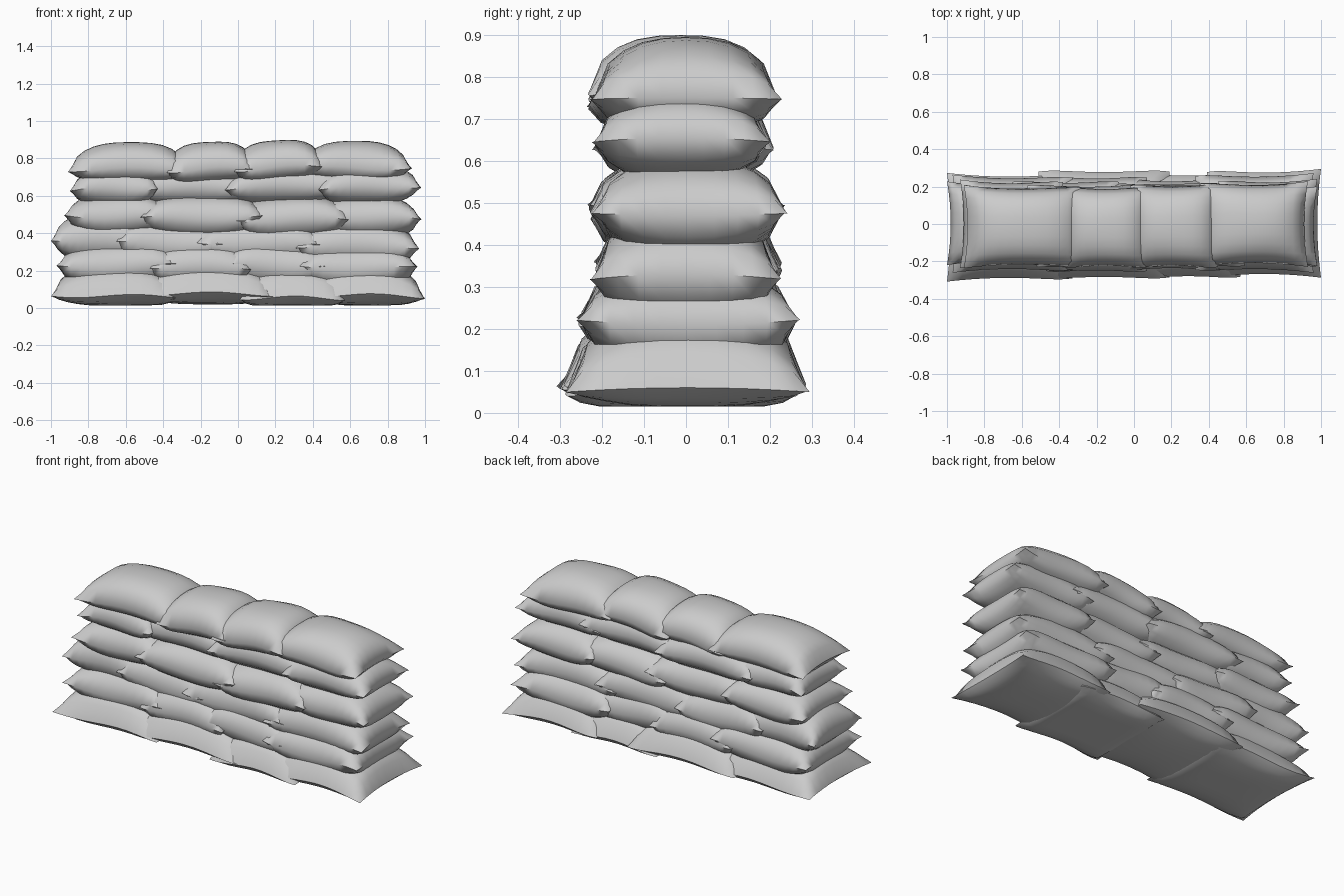
import bpy, bmesh, math, random

if "Cube" in bpy.data.objects:
    bpy.data.objects.remove(bpy.data.objects["Cube"])
random.seed(4)
NU, NV = 12, 10


def spaced(i, n):
    # grid parameter in -1..1, denser towards the seam
    t = 2 * i / n - 1
    return 0.5 * t + 0.5 * math.sin(t * math.pi / 2)


def sandbag(name, x0, x1, y0, y1, z0, z1, up, down, floor, tuck):
    """Pillow with a sharp seam; z0/z1 are seam heights at its two ends,
    tuck marks the ends buried in a neighbouring bag."""
    cx, hx, cy, hy = (x0 + x1) / 2, (x1 - x0) / 2, (y0 + y1) / 2, (y1 - y0) / 2
    ph = random.uniform(0, 6.28)
    bm = bmesh.new()
    for side in (1, -1):
        g = []
        for i in range(NU + 1):
            row = []
            for j in range(NV + 1):
                u, v = spaced(i, NU), spaced(j, NV)
                buried = tuck[0] if u < 0 else tuck[1]
                pu = 3.2 if buried else 2.4
                puff = (max(0, 1 - abs(u) ** pu) * max(0, 1 - abs(v) ** 2.5)) ** 0.5
                x = cx + hx * u - (0 if buried else 0.02 * u * (1 - v * v))
                y = cy + hy * v - 0.02 * v * (1 - u * u)
                if buried:
                    y -= hy * v * 0.06 * abs(u) ** 6
                seam = z0 + (z1 - z0) * (u + 1) / 2
                wave = 0.012 * math.sin(3 * u + ph) * v * v
                z = seam + wave + (up if side > 0 else -down) * puff
                row.append(bm.verts.new((x, y, max(z, floor))))
            g.append(row)
        for i in range(NU):
            for j in range(NV):
                q = [g[i][j], g[i + 1][j], g[i + 1][j + 1], g[i][j + 1]]
                bm.faces.new(q if side > 0 else q[::-1])
    bmesh.ops.remove_doubles(bm, verts=bm.verts, dist=0.0005)
    me = bpy.data.meshes.new(name)
    bm.to_mesh(me)
    bm.free()
    ob = bpy.data.objects.new(name, me)
    bpy.context.collection.objects.link(ob)
    bpy.ops.object.select_all(action='DESELECT')
    ob.select_set(True)
    bpy.context.view_layer.objects.active = ob
    bpy.ops.object.shade_smooth_by_angle(angle=math.radians(60))


# courses: joints, front y, back y, seam z left, seam z right, rise, drop, overlap
courses = [
    ([-1.00, -0.42, 0.10, 0.48, 1.00], -0.30, 0.285, 0.07, 0.06, 0.175, 0.055, 0.09),
    ([-0.97, -0.40, 0.00, 0.40, 0.96], -0.255, 0.26, 0.22, 0.21, 0.14, 0.13, 0.07),
    ([-1.00, -0.58, -0.15, 0.38, 0.97], -0.22, 0.23, 0.37, 0.33, 0.14, 0.13, 0.07),
    ([-0.93, -0.45, 0.06, 0.52, 0.98], -0.23, 0.23, 0.49, 0.47, 0.13, 0.11, 0.07),
    ([-0.90, -0.50, 0.00, 0.50, 0.98], -0.21, 0.215, 0.63, 0.655, 0.12, 0.10, 0.07),
    ([-0.91, -0.33, 0.03, 0.40, 0.93], -0.23, 0.22, 0.74, 0.75, 0.147, 0.08, 0.05),
]

for c, (joints, y0, y1, zl, zr, up, down, lap) in enumerate(courses):
    n = len(joints) - 1
    for b in range(n):
        # inner ends overlap the neighbouring bag
        tuck = (b > 0, b < n - 1)
        x0 = joints[b] - (lap if tuck[0] else 0)
        x1 = joints[b + 1] + (lap if tuck[1] else 0)
        za = zl + (zr - zl) * b / n
        zb = zl + (zr - zl) * (b + 1) / n
        j = [random.uniform(-0.015, 0.015) for _ in range(4)]
        if not tuck[0]:
            j[2] = 0
        if not tuck[1]:
            j[3] = 0
        floor = 0.0 if b == 1 and c == 0 else 0.015
        sandbag(f"course_{c + 1}_sandbag_{b + 1}", x0, x1, y0 + j[0], y1 + j[1],
                za + j[2], zb + j[3], up, down, floor, tuck)
